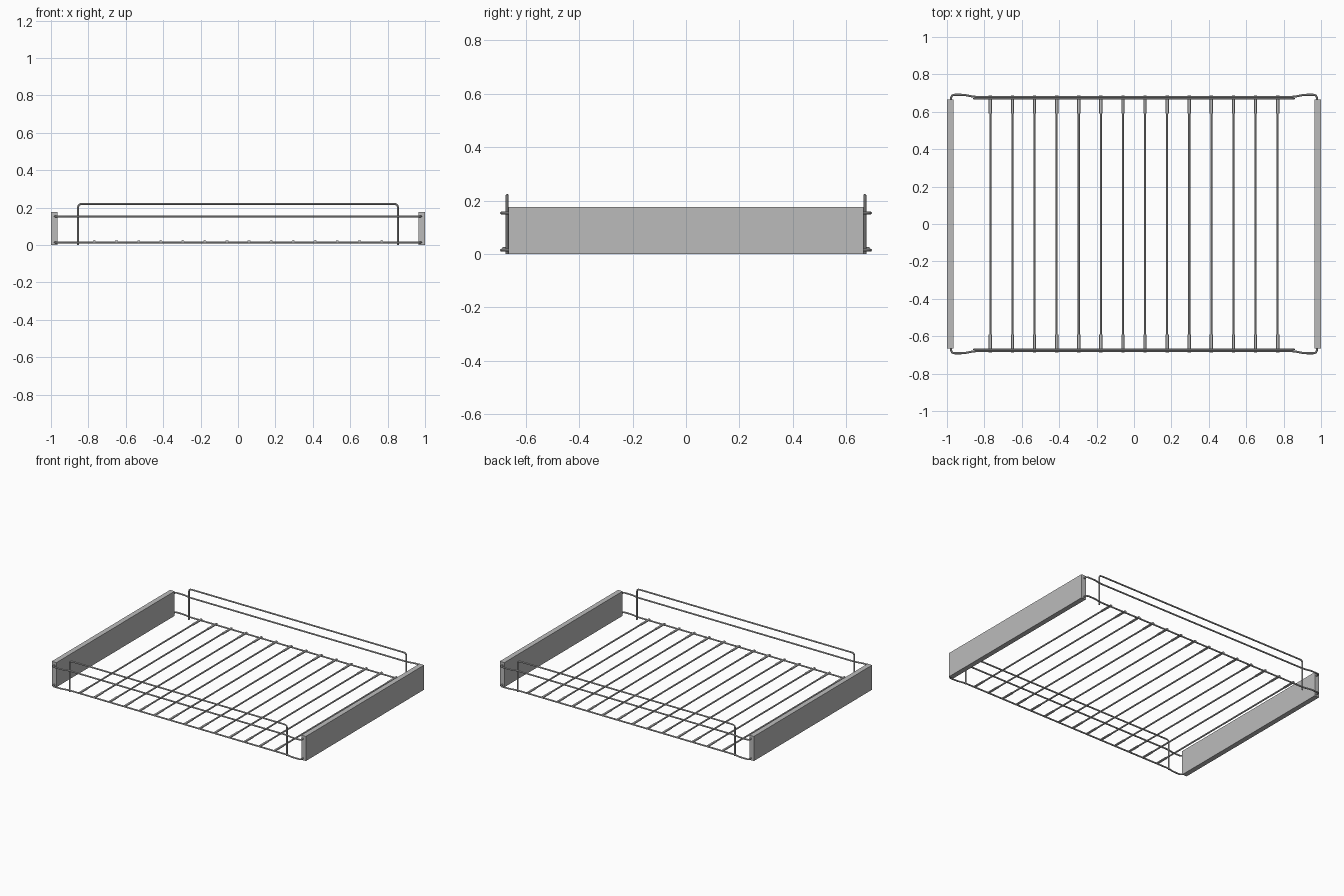
import bpy
from mathutils import Vector

if "Cube" in bpy.data.objects:
    bpy.data.objects.remove(bpy.data.objects["Cube"], do_unlink=True)


def make_material(name, grey):
    m = bpy.data.materials.new(name)
    m.use_nodes = True
    colour = (grey, grey, grey, 1)
    m.diffuse_color = colour
    m.node_tree.nodes["Principled BSDF"].inputs["Base Color"].default_value = colour
    return m


steel = make_material("grey steel", 0.5)
R = 0.0055


def rounded(points, radius, steps=4):
    """Replace each inner corner of a polyline with a smooth bend."""
    pts = [Vector(p) for p in points]
    out = [pts[0]]
    for a, b, c in zip(pts, pts[1:], pts[2:]):
        r = min(radius, (a - b).length * 0.48, (c - b).length * 0.48)
        p, q = b + (a - b).normalized() * r, b + (c - b).normalized() * r
        for i in range(steps + 1):
            t = i / steps
            out.append(p * (1 - t) ** 2 + b * 2 * t * (1 - t) + q * t * t)
    return out + [pts[-1]]


def wire(name, points, radius=R, bend=0.02):
    """Round bar following a path, turned into a mesh."""
    curve = bpy.data.curves.new(name, "CURVE")
    curve.dimensions = "3D"
    curve.bevel_depth = radius
    curve.bevel_resolution = 2
    curve.use_fill_caps = True
    path = rounded(points, bend)
    spline = curve.splines.new("POLY")
    spline.points.add(len(path) - 1)
    for sp, p in zip(spline.points, path):
        sp.co = (*p, 1)
    obj = bpy.data.objects.new(name, curve)
    bpy.context.collection.objects.link(obj)
    bpy.ops.object.select_all(action="DESELECT")
    obj.select_set(True)
    bpy.context.view_layer.objects.active = obj
    bpy.ops.object.convert(target="MESH")
    obj = bpy.context.object
    obj.data.materials.clear()
    obj.data.materials.append(steel)
    bpy.ops.object.shade_smooth_by_angle()
    return obj


# Side panels
for side, s in (("left", 1), ("right", -1)):
    bpy.ops.mesh.primitive_cube_add(size=1, location=(s * 0.982, 0, 0.0875))
    panel = bpy.context.object
    panel.name = side + "_panel"
    panel.scale = (0.036, 1.33, 0.175)
    bpy.ops.object.transform_apply(location=False, rotation=False, scale=True)
    panel.data.materials.append(steel)

# Front and back rails with cranked ends, and the raised guard hoops
for end, s in (("front", -1), ("back", 1)):
    half = [(0.978, 0.65), (0.978, 0.691), (0.905, 0.691), (0.86, 0.68)]
    outline = half + [(-x, y) for x, y in reversed(half)]
    for level, z in (("lower", 0.014), ("upper", 0.153)):
        wire(f"{end}_{level}_rail", [(x, s * y, z) for x, y in outline])
    y = s * 0.67
    wire(f"{end}_guard_hoop",
         [(-0.855, y, 0), (-0.855, y, 0.219), (0.855, y, 0.219), (0.855, y, 0)])

# Shelf wires with thicker ends resting on the lower rails
COUNT = 14
for i in range(COUNT):
    x = -0.768 + i * 2 * 0.768 / (COUNT - 1)
    wire(f"shelf_wire_{i + 1}", [(x, -0.6, 0.019), (x, 0.6, 0.019)])
    for end, s in (("front", -1), ("back", 1)):
        tip = wire(f"{end}_wire_end_{i + 1}",
                   [(x, s * 0.59, 0), (x, s * 0.688, 0)], radius=0.009)
        tip.scale.z = 0.7
        tip.location.z = 0.019
